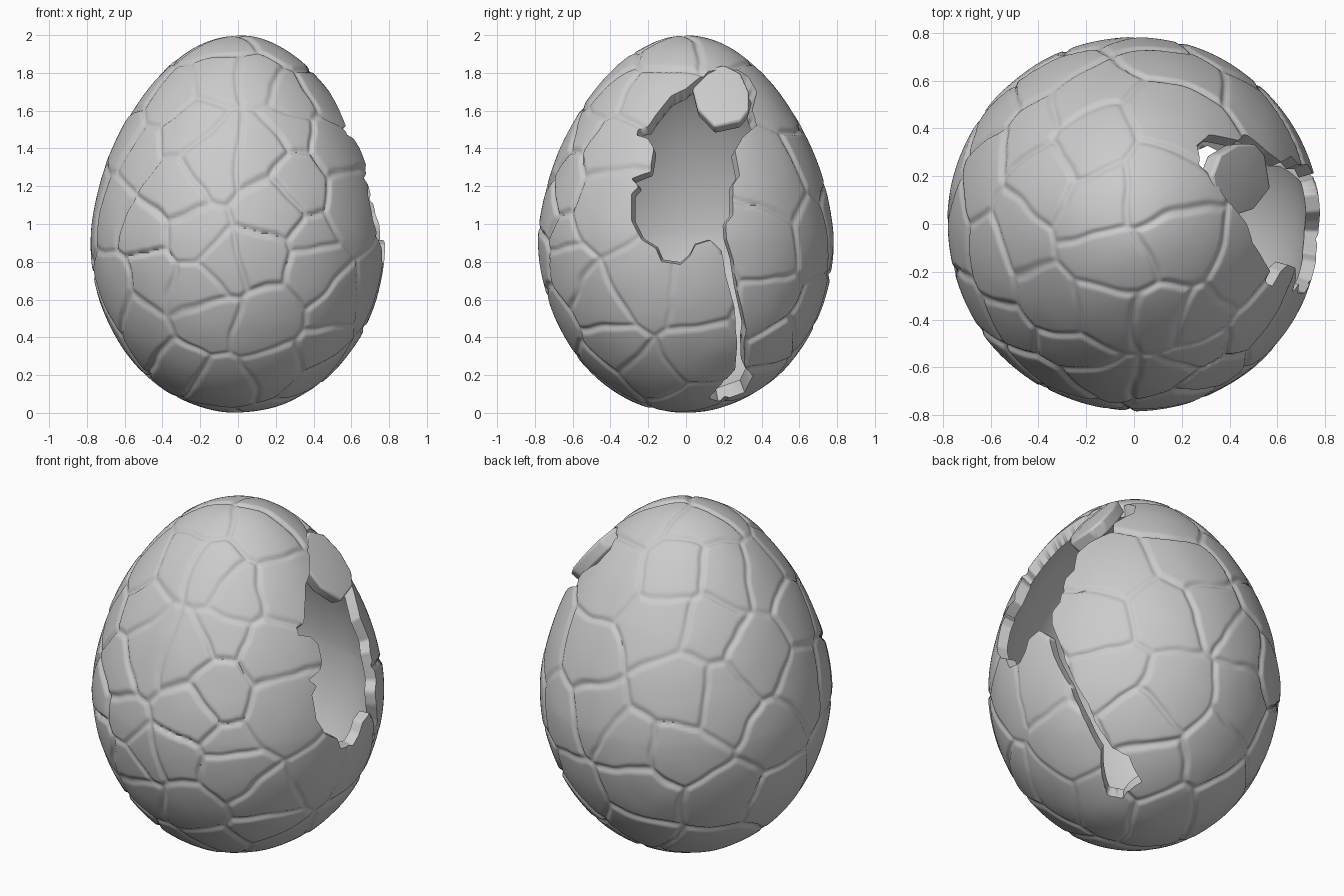
import bpy, bmesh, random
from math import sqrt, sin, cos, radians
from mathutils import Vector, kdtree, noise, geometry

if "Cube" in bpy.data.objects:
    bpy.data.objects.remove(bpy.data.objects["Cube"])

random.seed(4)
MID, R = 0.92, 0.782
CENTRE = Vector((0, 0, 0.95))


def half(s):
    return 1.08 if s > 0 else 0.92


def taper(s):
    return 1 - 0.145 * max(s, 0) ** 1.3


def egg(n):
    """Unit direction -> point on the smooth egg."""
    k = R * taper(n.z)
    return Vector((n.x * k, n.y * k, MID + half(n.z) * n.z))


def on_right(y, z):
    """Point of the egg's right side seen at (y, z)."""
    s = (z - MID) / half(z - MID)
    r = R * sqrt(max(0, 1 - s * s)) * taper(s)
    return Vector((sqrt(max(0, r * r - y * y)), y, z))


# Plate centres, as seen in several views
seeds = []


def add_seeds(cx, cy, elev, pts):
    e = radians(elev)
    t = Vector((cx * cos(e), cy * cos(e), sin(e)))
    r = Vector((-cy, cx, 0))
    up = t.cross(r)
    for u, v in pts:
        n = r * u + up * v + t * sqrt(max(0, 1 - u * u - v * v))
        p = egg(n.normalized())
        if all((p - q).length > 0.18 for q in seeds):
            seeds.append(p)


front = [(-.12, 1.75), (.12, 1.75), (-.12, 1.38), (.12, 1.38), (-.36, 1.22), (-.31, 1.51),
         (-.41, 1.67), (-.54, 1.4), (-.68, 1.1), (-.53, 1.0), (.3, 1.68), (.31, 1.5),
         (.35, 1.24), (.52, 1.42), (.2, 1.1), (.4, 1.0), (.6, 1.13), (-.26, .98),
         (-.1, .82), (.1, .86), (-.47, .74), (-.68, .68), (-.24, .68), (-.16, .48),
         (.14, .46), (.14, .68), (.42, .78), (.53, .56), (-.5, .45), (-.3, .25),
         (-.1, .15), (.2, .2), (.46, .33)]
add_seeds(0, -1, 0, [(x / R, z - 0.96) for x, z in front])
right = [(-.2, 1.68), (-.22, .68), (.05, .65), (-.32, .38), (.05, .25), (-.2, .18)]
add_seeds(1, 0, 0, [(y / R, z - 0.96) for y, z in right])
add_seeds(0, -1, 90, [(.16, .2), (-.22, .13), (-.12, -.2), (.25, -.12), (.28, .62)])
h = sqrt(0.5)
add_seeds(-h, h, 25, [
    (-.57, .45), (-.16, .5), (-.3, .22), (.04, .16), (.21, .47), (.53, .47), (.75, .28),
    (.37, .02), (.75, -.09), (-.84, .14), (-.76, -.18), (-.54, -.37), (-.2, -.15),
    (.11, -.2), (-.23, -.43), (.48, -.4), (-.44, -.68), (.11, -.74), (.55, -.68),
    (.11, .81), (.38, .78), (-.23, .76), (.92, -.09)])
add_seeds(h, h, -25, [
    (.32, .41), (-.02, .66), (.46, .66), (-.22, .35), (-.09, .07), (.32, -.05), (.69, -.1),
    (.8, .29), (.12, -.24), (.6, -.44), (.18, -.53), (-.22, -.72), (.22, -.81), (.6, -.72)])

tree = kdtree.KDTree(len(seeds))
for i, p in enumerate(seeds):
    tree.insert(p, i)
tree.balance()
lower = [random.uniform(-0.003, 0.004) for _ in seeds]


def relief(p):
    """Depth below the smooth egg: plate offset plus groove along plate borders."""
    q = p + noise.noise_vector(p * 3) * 0.06 + noise.noise_vector(p * 9) * 0.012
    near = tree.find_n(q, 5)
    a, ia, da = near[0]
    edge = min((d * d - da * da) / (2 * (c - a).length) for c, i, d in near[1:])
    t = min(edge / 0.028, 1)
    groove = 1 - t * t * (3 - 2 * t)
    strength = 0.8 + 0.5 * noise.noise(p * 2.5)
    return (lower[ia] * min(edge / 0.03, 1) + 0.016 * strength * groove
            + 0.002 * noise.noise(p * 6))


# Outline of the broken opening and the crack below it, in (y, z)
hole = [(0, 1.72), (-.08, 1.68), (-.16, 1.58), (-.2, 1.52), (-.25, 1.51), (-.26, 1.47),
        (-.2, 1.45), (-.17, 1.4), (-.19, 1.28), (-.29, 1.24), (-.25, 1.2), (-.29, 1.16),
        (-.29, 1.02), (-.24, .92), (-.16, .87), (-.13, .8), (-.03, .785), (.02, .83),
        (.05, .89), (.13, .915), (.19, .86), (.21, .73), (.26, .55), (.27, .36), (.26, .23),
        (.17, .13), (.12, .075), (.17, .06), (.31, .11), (.355, .2), (.315, .23), (.31, .36),
        (.32, .44), (.275, .65), (.25, .81), (.215, .92), (.21, 1.0), (.25, 1.05),
        (.25, 1.21), (.285, 1.26), (.26, 1.39), (.3, 1.46), (.38, 1.53), (.35, 1.6),
        (.375, 1.7), (.33, 1.78), (.25, 1.83), (.12, 1.81), (.06, 1.77)]
sides = list(zip(hole, hole[1:] + hole[:1]))


def inside(y, z):
    odd = False
    for (y1, z1), (y2, z2) in sides:
        if (z1 > z) != (z2 > z) and y < y1 + (z - z1) * (y2 - y1) / (z2 - z1):
            odd = not odd
    return odd


def snap(co):
    q, best, dist = Vector((co.y, co.z)), None, 9
    for a, b in sides:
        va, vb = Vector(a), Vector(b)
        c, f = geometry.intersect_point_line(q, va, vb)
        c = va.lerp(vb, min(1, max(0, f)))
        d = (c - q).length
        if d < dist:
            best, dist = c, d
    return on_right(best.x, best.y)


# Shell: dense ball shaped to the egg, opened, grooved and given thickness
bm = bmesh.new()
bmesh.ops.create_icosphere(bm, subdivisions=5, radius=1)
bmesh.ops.subdivide_edges(bm, edges=bm.edges[:], cuts=4, use_grid_fill=True)
for v in bm.verts:
    v.co = egg(v.co.normalized())
dead = []
for f in bm.faces:
    c = f.calc_center_median()
    if c.x > 0 and -.35 < c.y < .45 and inside(c.y, c.z):
        dead.append(f)
bmesh.ops.delete(bm, geom=dead, context='FACES')
for v in bm.verts:
    if v.is_boundary:
        v.co = snap(v.co)
bm.verts.index_update()
outer, inner = [], []
for v in bm.verts:
    p = v.co.copy()
    d = (p - CENTRE).normalized()
    outer.append(p - d * relief(p))
    inner.append(CENTRE + (p - CENTRE) * 0.922)
n = len(outer)
faces = [[v.index for v in f.verts] for f in bm.faces]
walls = []
for e in bm.edges:
    if e.is_boundary:
        loop = e.link_loops[0]
        a, b = loop.vert.index, loop.link_loop_next.vert.index
        walls.append((b, a, a + n, b + n))
bm.free()
backs = [[i + n for i in reversed(f)] for f in faces]


def make(name, verts, polys, angle):
    me = bpy.data.meshes.new(name)
    me.from_pydata(verts, [], polys)
    me.update()
    ob = bpy.data.objects.new(name, me)
    bpy.context.collection.objects.link(ob)
    bpy.ops.object.select_all(action='DESELECT')
    ob.select_set(True)
    bpy.context.view_layer.objects.active = ob
    bpy.ops.object.shade_smooth_by_angle(angle=radians(angle))
    return ob


make("egg_shell", outer + inner, faces + backs + walls, 62)

# Loose shell fragment resting in the top of the opening
rim = [(.07, 1.81), (.2, 1.845), (.29, 1.8), (.335, 1.7), (.335, 1.6), (.29, 1.545),
       (.15, 1.515), (.06, 1.61), (.03, 1.73)]
k = len(rim)
top = [Vector((0.45 - 0.75 * (z - 1.68), y, z)) for y, z in rim]
normal = Vector((0.8, 0, 0.6))
mid = sum(top, Vector()) / k
low = [mid + (p - mid) * 0.95 - normal * 0.075 for p in top]
# slightly domed outer face, flat inner face
polys = [(2 * k, (i + 1) % k, i)[::-1] for i in range(k)]
polys += [(i, (i + 1) % k, (i + 1) % k + k, i + k)[::-1] for i in range(k)]
polys.append(tuple(reversed(range(k, 2 * k))))
fragment = make("loose_fragment", top + low + [mid + normal * 0.02], polys, 30)
bm = bmesh.new()
bm.from_mesh(fragment.data)
bmesh.ops.recalc_face_normals(bm, faces=bm.faces[:])
bm.to_mesh(fragment.data)
bm.free()
bevel = fragment.modifiers.new("worn_edges", 'BEVEL')
bevel.width, bevel.segments = 0.012, 2
